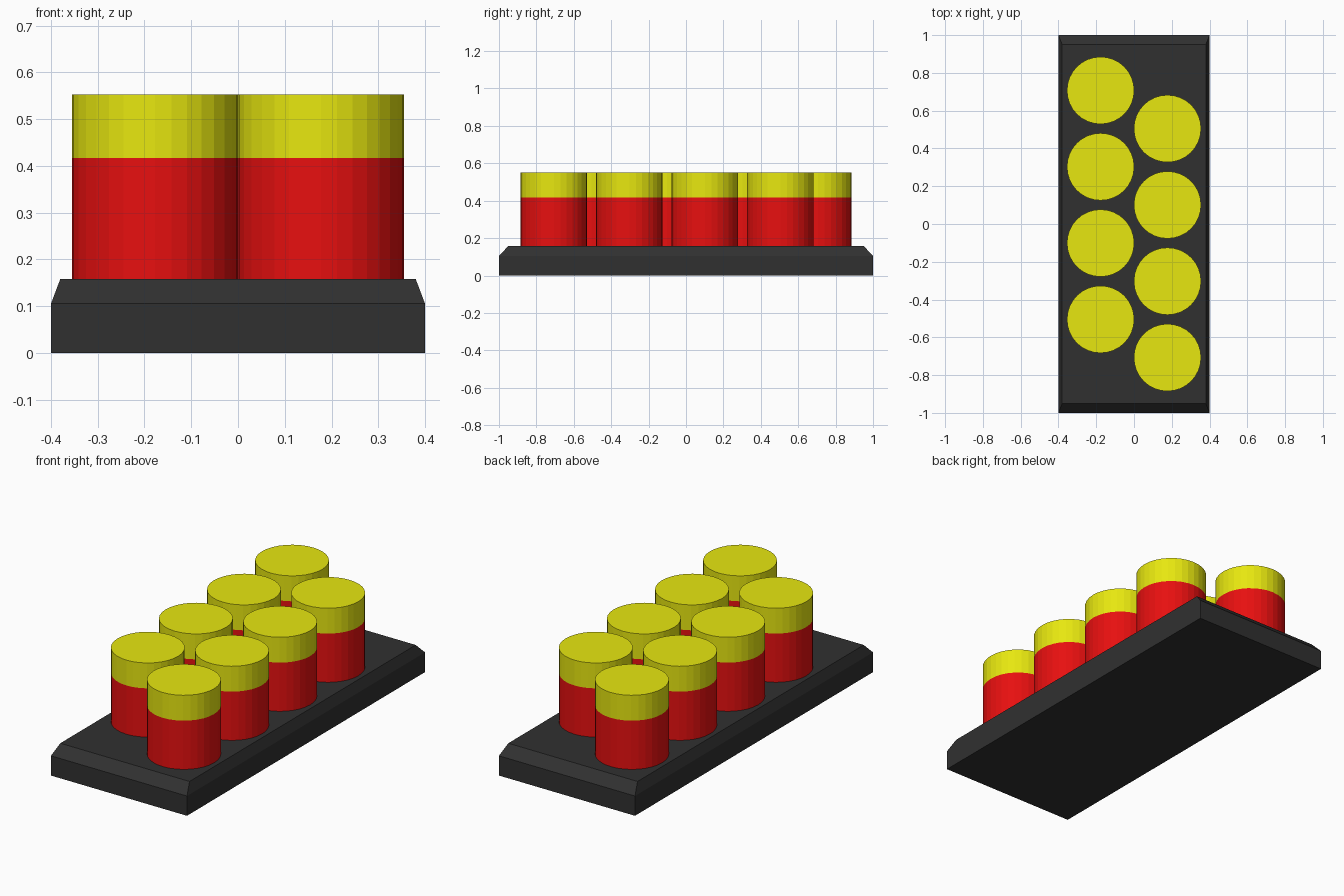
import bpy, bmesh

if "Cube" in bpy.data.objects:
    bpy.data.objects.remove(bpy.data.objects["Cube"])


def material(name, rgb):
    m = bpy.data.materials.new(name)
    m.diffuse_color = (*rgb, 1)
    m.use_nodes = True
    m.node_tree.nodes["Principled BSDF"].inputs["Base Color"].default_value = m.diffuse_color
    return m


DARK = material("dark_grey", (0.03, 0.03, 0.03))
RED = material("red", (0.8, 0.005, 0.005))
YELLOW = material("yellow", (0.8, 0.8, 0.005))

RADIUS, SIDES = 0.178, 32
BASE_TOP, BAND, TOP = 0.158, 0.417, 0.552


def base_plate():
    # stacked rectangles: floor, chamfer start, top
    bm = bmesh.new()
    rings = []
    for x, y, z in ((0.4, 1.0, 0), (0.4, 1.0, 0.105), (0.38, 0.95, BASE_TOP)):
        rings.append([bm.verts.new((sx * x, sy * y, z))
                      for sx, sy in ((-1, -1), (1, -1), (1, 1), (-1, 1))])
    for lo, hi in zip(rings, rings[1:]):
        for i in range(4):
            j = (i + 1) % 4
            bm.faces.new((lo[i], lo[j], hi[j], hi[i]))
    bm.faces.new(rings[0][::-1])
    bm.faces.new(rings[-1])
    mesh = bpy.data.meshes.new("base_plate")
    bm.to_mesh(mesh)
    bm.free()
    mesh.materials.append(DARK)
    bpy.context.collection.objects.link(bpy.data.objects.new("base_plate", mesh))


def cylinder(name, x, y, z0, z1, mat):
    bpy.ops.mesh.primitive_cylinder_add(vertices=SIDES, radius=RADIUS, depth=z1 - z0,
                                        location=(x, y, (z0 + z1) / 2))
    ob = bpy.context.object
    ob.name = name
    ob.data.materials.append(mat)


base_plate()

# two staggered rows of four two-colour canisters
for side, x, y_first in (("left", -0.177, 0.707), ("right", 0.177, 0.505)):
    for i in range(4):
        y = y_first - 0.404 * i
        cylinder(f"{side}_canister_body_{i + 1}", x, y, BASE_TOP, BAND, RED)
        cylinder(f"{side}_canister_cap_{i + 1}", x, y, BAND, TOP, YELLOW)
